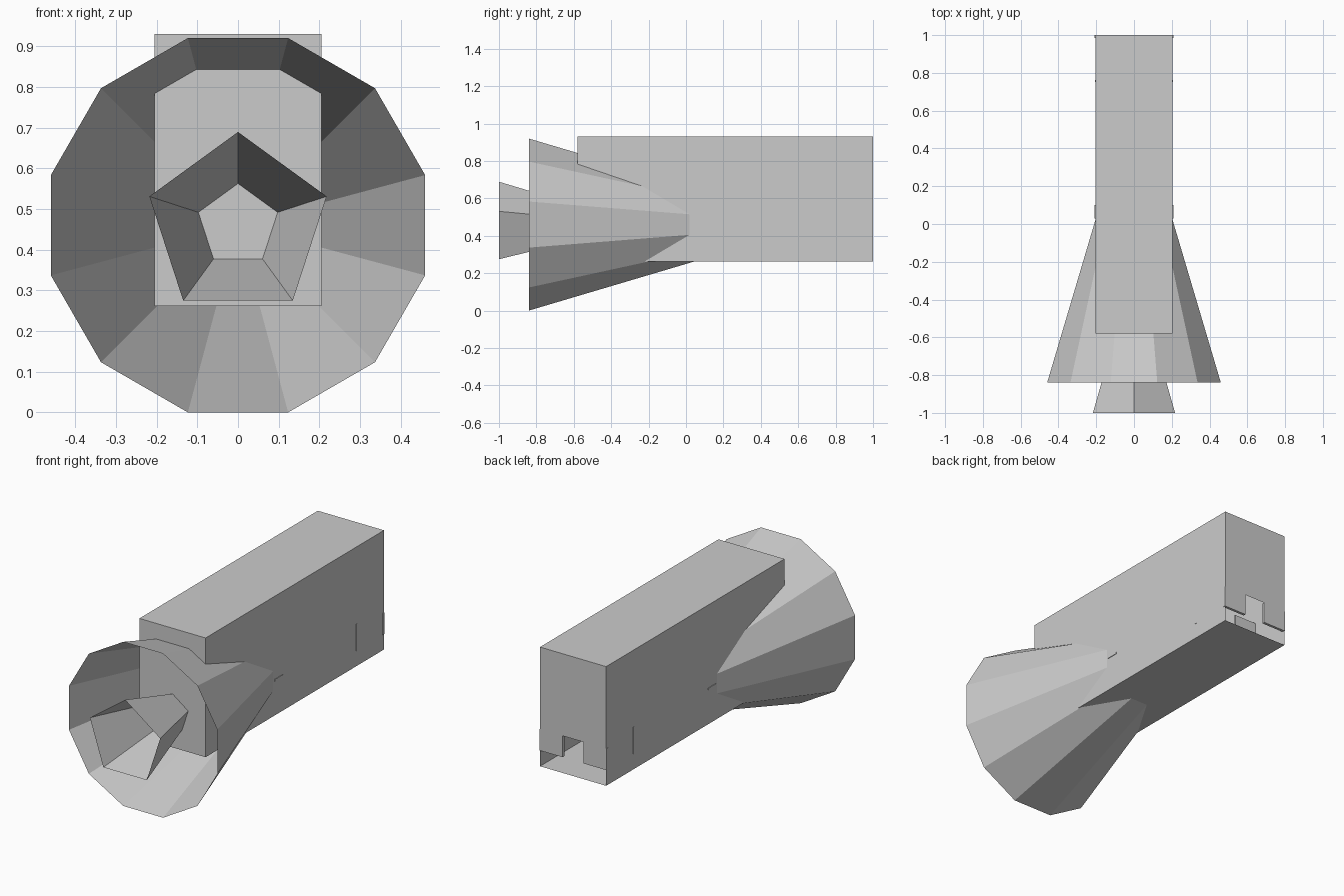
import bpy, bmesh, math

if "Cube" in bpy.data.objects:
    bpy.data.objects.remove(bpy.data.objects["Cube"])

grey = bpy.data.materials.new("light_grey")
grey.diffuse_color = (0.6, 0.6, 0.6, 1)
grey.use_nodes = True
grey.node_tree.nodes["Principled BSDF"].inputs["Base Color"].default_value = grey.diffuse_color


def make(name, verts, faces):
    mesh = bpy.data.meshes.new(name)
    mesh.from_pydata(verts, [], faces)
    bm = bmesh.new()
    bm.from_mesh(mesh)
    bmesh.ops.recalc_face_normals(bm, faces=bm.faces)
    bm.to_mesh(mesh)
    bm.free()
    mesh.materials.append(grey)
    obj = bpy.data.objects.new(name, mesh)
    bpy.context.collection.objects.link(obj)
    return obj


def open_cone(name, sides, radius, start, y_mouth, y_tip, z=0.46):
    """Hollow pyramid with its mouth facing -y."""
    verts = [(radius * math.cos(start + i * math.tau / sides), y_mouth,
              z + radius * math.sin(start + i * math.tau / sides)) for i in range(sides)]
    verts.append((0, y_tip, z))
    return make(name, verts, [(i, (i + 1) % sides, sides) for i in range(sides)])


def box(name, x0, x1, y0, y1, z0, z1):
    verts = [(x, y, z) for x in (x0, x1) for y in (y0, y1) for z in (z0, z1)]
    return make(name, verts, [(0, 1, 3, 2), (4, 5, 7, 6), (0, 1, 5, 4),
                              (2, 3, 7, 6), (0, 2, 6, 4), (1, 3, 7, 5)])


# Main body: hollow box whose rear wall stops above a low opening
W, F, B, LO, MID, HI = 0.205, -0.58, 1.0, 0.262, 0.47, 0.93
body = [(x, y, z) for y in (F, B) for x in (-W, W) for z in (LO, MID, HI)]
make("body_shell", body, [
    (0, 1, 2, 5, 4, 3),          # front
    (7, 8, 11, 10),              # rear above opening
    (0, 1, 2, 8, 7, 6),          # left
    (3, 4, 5, 11, 10, 9),        # right
    (2, 5, 11, 8),               # top
    (0, 3, 9, 6),                # bottom
])

# Wide twelve-sided horn and small five-sided inner horn
open_cone("outer_horn", 12, 0.476, math.radians(15), -0.84, 0.71)
open_cone("inner_horn", 5, 0.229, math.radians(90), -1.0, -0.24)

# Rear opening plates and the inner ribs that just show through the sides
for side, s in (("left", -1), ("right", 1)):
    def pair(name, x0, x1, *rest):
        box(side + "_" + name, min(s * x0, s * x1), max(s * x0, s * x1), *rest)
    pair("rear_plate", 0.065, 0.208, 0.985, 1.0, 0.35, 0.47)
    pair("inner_rib", 0.065, 0.207, 0.752, 0.762, 0.35, 0.50)
    pair("side_tab", 0.19, 0.208, 0.03, 0.10, 0.455, 0.465)
